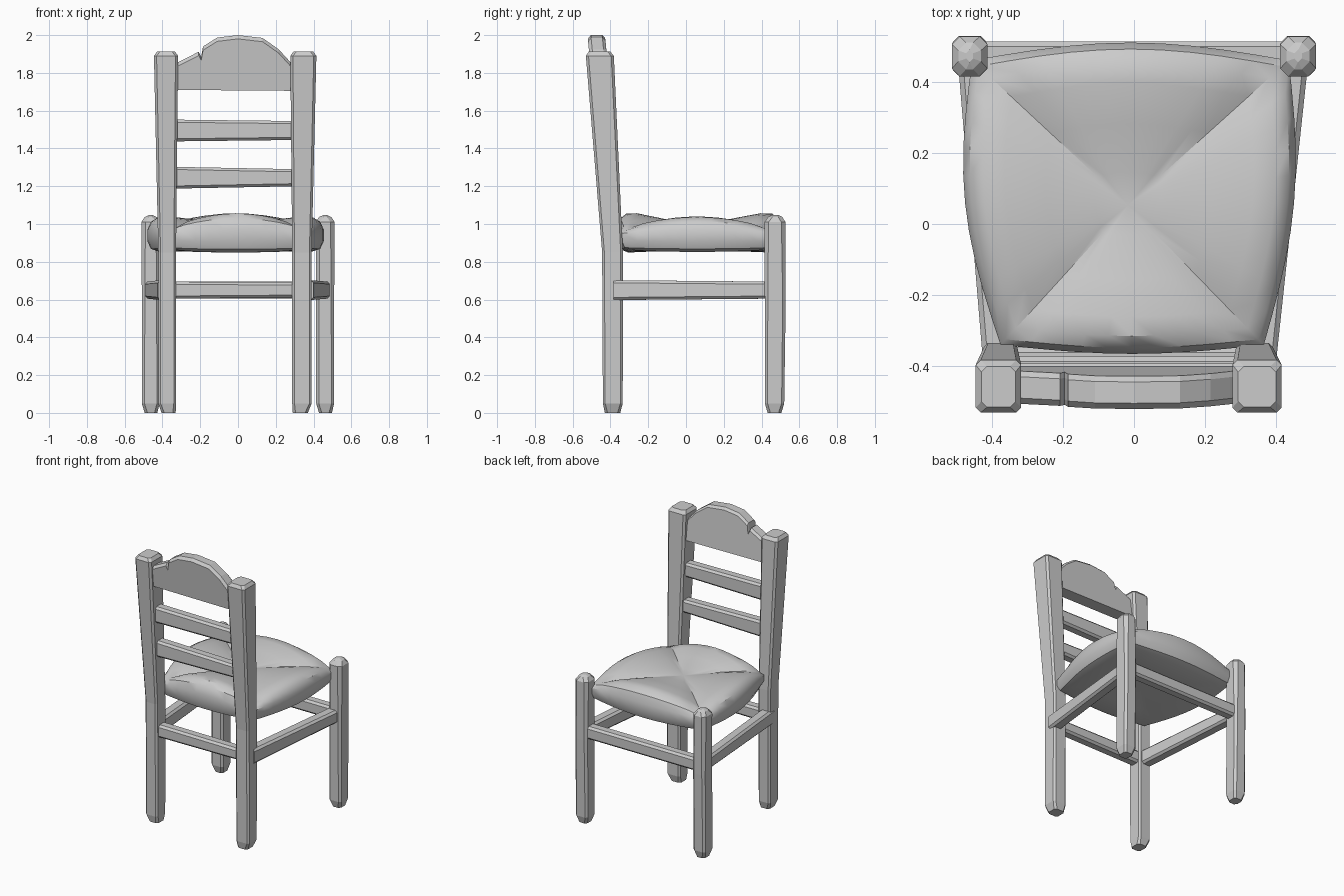
import bpy, bmesh, math
from mathutils import Vector

if "Cube" in bpy.data.objects:
    bpy.data.objects.remove(bpy.data.objects["Cube"])

wood = bpy.data.materials.new("light grey")
wood.diffuse_color = (0.6, 0.6, 0.6, 1)
wood.use_nodes = True
wood.node_tree.nodes["Principled BSDF"].inputs["Base Color"].default_value = wood.diffuse_color


def finish(name, bm, smooth=False):
    bmesh.ops.recalc_face_normals(bm, faces=bm.faces)
    me = bpy.data.meshes.new(name)
    bm.to_mesh(me)
    bm.free()
    me.materials.append(wood)
    ob = bpy.data.objects.new(name, me)
    bpy.context.collection.objects.link(ob)
    if smooth:
        bpy.ops.object.select_all(action='DESELECT')
        ob.select_set(True)
        bpy.context.view_layer.objects.active = ob
        bpy.ops.object.shade_smooth_by_angle(angle=math.radians(35))
    return ob


def loft(name, rings):
    """Skin equal-length closed rings and cap both ends."""
    bm = bmesh.new()
    vs = [[bm.verts.new(p) for p in r] for r in rings]
    n = len(rings[0])
    for a, b in zip(vs, vs[1:]):
        for i in range(n):
            j = (i + 1) % n
            bm.faces.new((a[i], a[j], b[j], b[i]))
    bm.faces.new(vs[0])
    bm.faces.new(vs[-1])
    return finish(name, bm)


def chamfered(a0, a1, b0, b1, c):
    """Rectangle with cut corners, as 2D points."""
    return [(a0 + c, b0), (a1 - c, b0), (a1, b0 + c), (a1, b1 - c),
            (a1 - c, b1), (a0 + c, b1), (a0, b1 - c), (a0, b0 + c)]


def post(name, sections):
    loft(name, [[(x, y, z) for x, y in chamfered(x0, x1, y0, y1, c)]
                for z, x0, x1, y0, y1, c in sections])


def beam(name, p0, p1, thick, h0, h1, c=0.014):
    """Rail between two points; height may taper from h0 to h1."""
    p0, p1 = Vector(p0), Vector(p1)
    side = (p1 - p0).cross(Vector((0, 0, 1))).normalized()
    rings = []
    for p, h in ((p0, h0), (p1, h1)):
        rings.append([p + side * a + Vector((0, 0, b)) for a, b in
                      chamfered(-thick / 2, thick / 2, -h / 2, h / 2, c)])
    loft(name, rings)


# Back posts, leaning back above the seat and widening to the top
for name, s, foot, low, top in (
        ("back_post_left", 0, (-0.405, -0.33), (-0.422, -0.328), (-0.445, -0.317)),
        ("back_post_right", 0, (0.29, 0.37), (0.287, 0.39), (0.277, 0.415))):
    post(name, [
        (0, *foot, -0.43, -0.348, 0.015),
        (0.05, *low, -0.44, -0.335, 0.012),
        (0.85, *low, -0.444, -0.334, 0.012),
        (1.89, *top, -0.53, -0.382, 0.014),
        (1.912, top[0] + 0.016, top[1] - 0.016, -0.515, -0.4, 0.016)])

# Front legs with rounded-off tops
for name, x0, x1 in (("front_leg_left", -0.512, -0.412),
                     ("front_leg_right", 0.411, 0.512)):
    post(name, [
        (0, x0 + 0.018, x1 - 0.015, 0.432, 0.505, 0.015),
        (0.05, x0 + 0.003, x1 - 0.003, 0.418, 0.52, 0.014),
        (0.6, x0 + 0.003, x1 - 0.003, 0.417, 0.528, 0.016),
        (1.01, x0, x1, 0.415, 0.527, 0.022),
        (1.037, x0 + 0.018, x1 - 0.018, 0.435, 0.51, 0.022),
        (1.047, x0 + 0.04, x1 - 0.04, 0.455, 0.49, 0.01)])

# Lower rails on all four sides
beam("rail_back", (-0.36, -0.385, 0.65), (0.33, -0.385, 0.65), 0.075, 0.09, 0.08)
beam("rail_front", (-0.45, 0.475, 0.65), (0.45, 0.475, 0.65), 0.075, 0.09, 0.09)
beam("rail_left", (-0.385, -0.38, 0.65), (-0.455, 0.46, 0.65), 0.08, 0.105, 0.09)
beam("rail_right", (0.36, -0.38, 0.65), (0.45, 0.46, 0.65), 0.08, 0.105, 0.09)

# Back slats
beam("slat_lower", (-0.335, -0.41, 1.245), (0.315, -0.41, 1.245), 0.075, 0.115, 0.09)
beam("slat_upper", (-0.335, -0.43, 1.495), (0.315, -0.43, 1.495), 0.075, 0.115, 0.1)

# Arched crest board with a small chip in its upper edge
profile = [(-0.33, 1.71), (0.30, 1.705), (0.30, 1.83), (0.27, 1.865), (0.215, 1.925),
           (0.13, 1.985), (0.0, 2.0), (-0.11, 1.987), (-0.185, 1.94),
           (-0.195, 1.885), (-0.208, 1.912), (-0.33, 1.85)]
rings = []
for off, drop in ((-0.046, 0.02), (-0.03, 0), (0.03, 0), (0.046, 0.015)):
    rings.append([(x, -0.445 - 0.1 * (z - 1.71) + off, z - drop if z > 1.75 else z)
                  for x, z in profile])
loft("crest_board", rings)

# Seat: four bulging panels meeting in creases at the diagonals
corners = [(-0.375, -0.34), (0.365, -0.34), (0.435, 0.46), (-0.455, 0.46)]
bulge = [(0, -0.025), (0.05, 0), (0, 0.05), (-0.06, 0)]
N = 10
outline = []
for k in range(4):
    a, b = Vector(corners[k]), Vector(corners[(k + 1) % 4])
    for i in range(N):
        t = i / N
        w = math.sin(math.pi * t)
        outline.append((a.lerp(b, t) + Vector(bulge[k]) * w, w ** 0.7, k % 2))

# radial factor, crease height, panel swell
seat_rings = [(0.2, 1.0, 0.008), (0.5, 0.998, 0.035), (0.75, 0.99, 0.062),
              (0.88, 0.98, 0.07), (0.96, 0.965, 0.06), (1.0, 0.95, 0.025),
              (1.0, 0.91, 0.0), (0.96, 0.875, -0.008), (0.86, 0.862, -0.012),
              (0.5, 0.862, -0.006)]
bm = bmesh.new()
mid = Vector((-0.017, 0.053))
vs = []
for f, z, swell in seat_rings:
    ring = []
    for p, w, is_side in outline:
        q = mid.lerp(p, f)
        ring.append(bm.verts.new((q.x, q.y, z + swell * w * (0.8 if is_side else 1.08))))
    vs.append(ring)
M = len(outline)
top = bm.verts.new((mid.x, mid.y, 1.0))
bottom = bm.verts.new((mid.x, mid.y, 0.862))
for i in range(M):
    j = (i + 1) % M
    bm.faces.new((top, vs[0][i], vs[0][j]))
    bm.faces.new((bottom, vs[-1][j], vs[-1][i]))
    for a, b in zip(vs, vs[1:]):
        bm.faces.new((a[i], b[i], b[j], a[j]))
finish("seat", bm, smooth=True)
